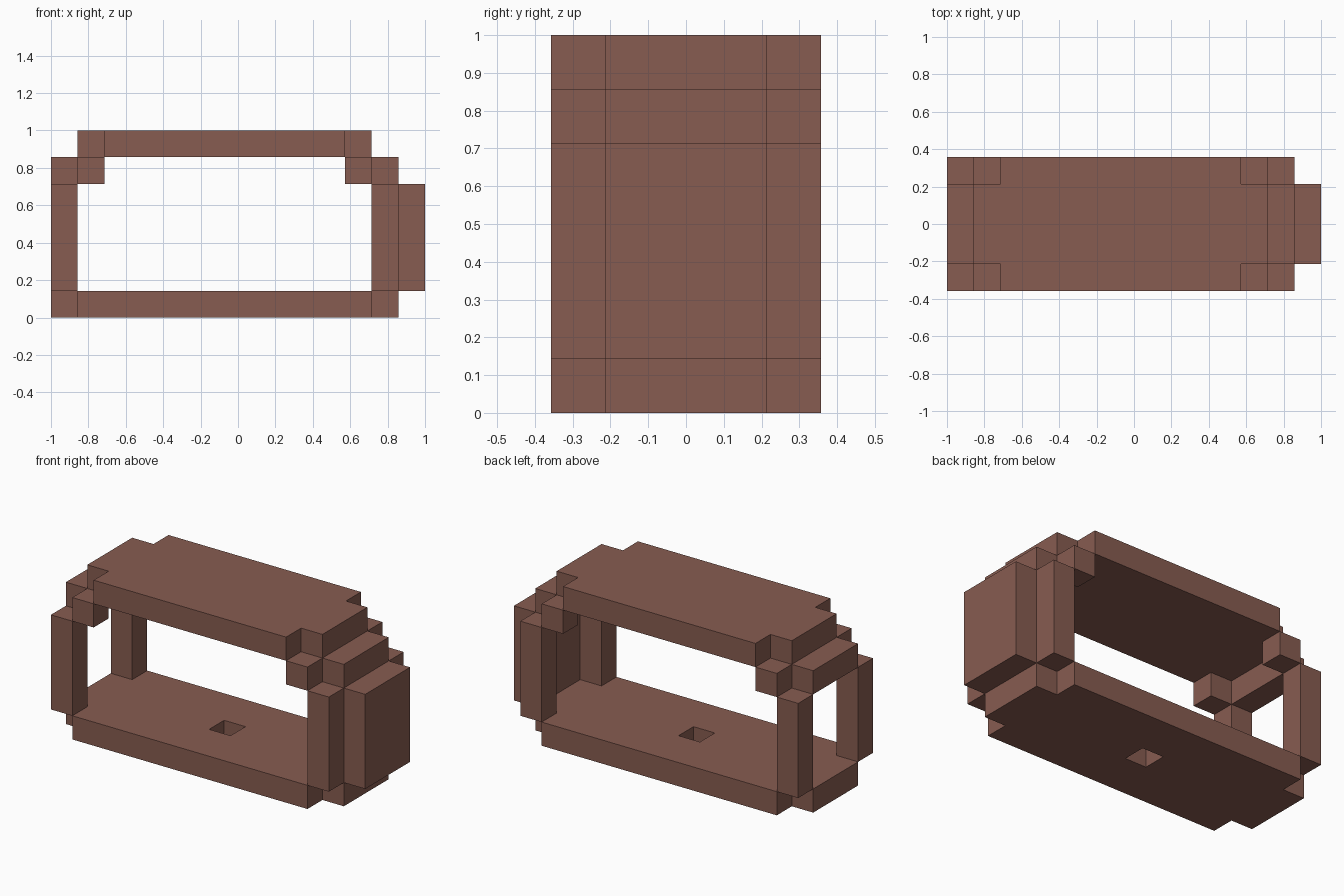
import bpy
import bmesh

if "Cube" in bpy.data.objects:
    bpy.data.objects.remove(bpy.data.objects["Cube"], do_unlink=True)

U = 1 / 7  # size of one block

brown = bpy.data.materials.new("brown")
brown.use_nodes = True
COLOUR = (0.242, 0.107, 0.082, 1)
brown.diffuse_color = COLOUR
brown.node_tree.nodes["Principled BSDF"].inputs["Base Color"].default_value = COLOUR


def prism(name, outline, z0, z1):
    """Extrude an outline, given in blocks from the centre, between two heights."""
    bm = bmesh.new()
    face = bm.faces.new([bm.verts.new((x * U, y * U, z0 * U)) for x, y in outline])
    top = bmesh.ops.extrude_face_region(bm, geom=[face])["geom"]
    verts = [v for v in top if isinstance(v, bmesh.types.BMVert)]
    bmesh.ops.translate(bm, verts=verts, vec=(0, 0, (z1 - z0) * U))
    bmesh.ops.recalc_face_normals(bm, faces=bm.faces)
    mesh = bpy.data.meshes.new(name)
    bm.to_mesh(mesh)
    bm.free()
    mesh.materials.append(brown)
    obj = bpy.data.objects.new(name, mesh)
    bpy.context.collection.objects.link(obj)
    return obj


def block(name, x0, x1, y0, y1, z0, z1):
    return prism(name, [(x0, y0), (x1, y0), (x1, y1), (x0, y1)], z0, z1)


def notched_slab(name, x0, x1, z0):
    """Slab one block thick with a one-block notch in each corner."""
    a, b, w, n = x0 + 1, x1 - 1, 2.5, 1.5
    outline = [(a, -w), (b, -w), (b, -n), (x1, -n), (x1, n), (b, n),
               (b, w), (a, w), (a, n), (x0, n), (x0, -n), (a, -n)]
    return prism(name, outline, z0, z0 + 1)


# Roof and floor
notched_slab("roof", -6, 5, 6)
floor = notched_slab("floor", -7, 6, 0)

# Square drain hole through the floor
cutter = block("hole_cutter", -1, 0, -0.5, 0.5, -1, 2)
cutter.hide_render = True
cutter.hide_viewport = True
cutter.display_type = 'WIRE'
cut = floor.modifiers.new("hole", 'BOOLEAN')
cut.operation = 'DIFFERENCE'
cut.solver = 'EXACT'
cut.object = cutter
bpy.context.view_layer.update()
cut_mesh = bpy.data.meshes.new_from_object(
    floor.evaluated_get(bpy.context.evaluated_depsgraph_get()))
floor.modifiers.clear()
floor.data = cut_mesh
bpy.data.objects.remove(cutter, do_unlink=True)

# Pillars, roof brackets and end beams
for end, post_x, bracket_x in (("right", -7, -6), ("left", 5, 4)):
    block(end + "_end_beam", post_x, post_x + 1, -1.5, 1.5, 5, 6)
    for side, y in (("front", -2.5), ("back", 1.5)):
        block(f"{side}_{end}_pillar", post_x, post_x + 1, y, y + 1, 1, 5)
        block(f"{side}_{end}_bracket", bracket_x, bracket_x + 1, y, y + 1, 5, 6)

# Closed end wall standing outside the left pillars
block("end_wall", 6, 7, -1.5, 1.5, 1, 5)
